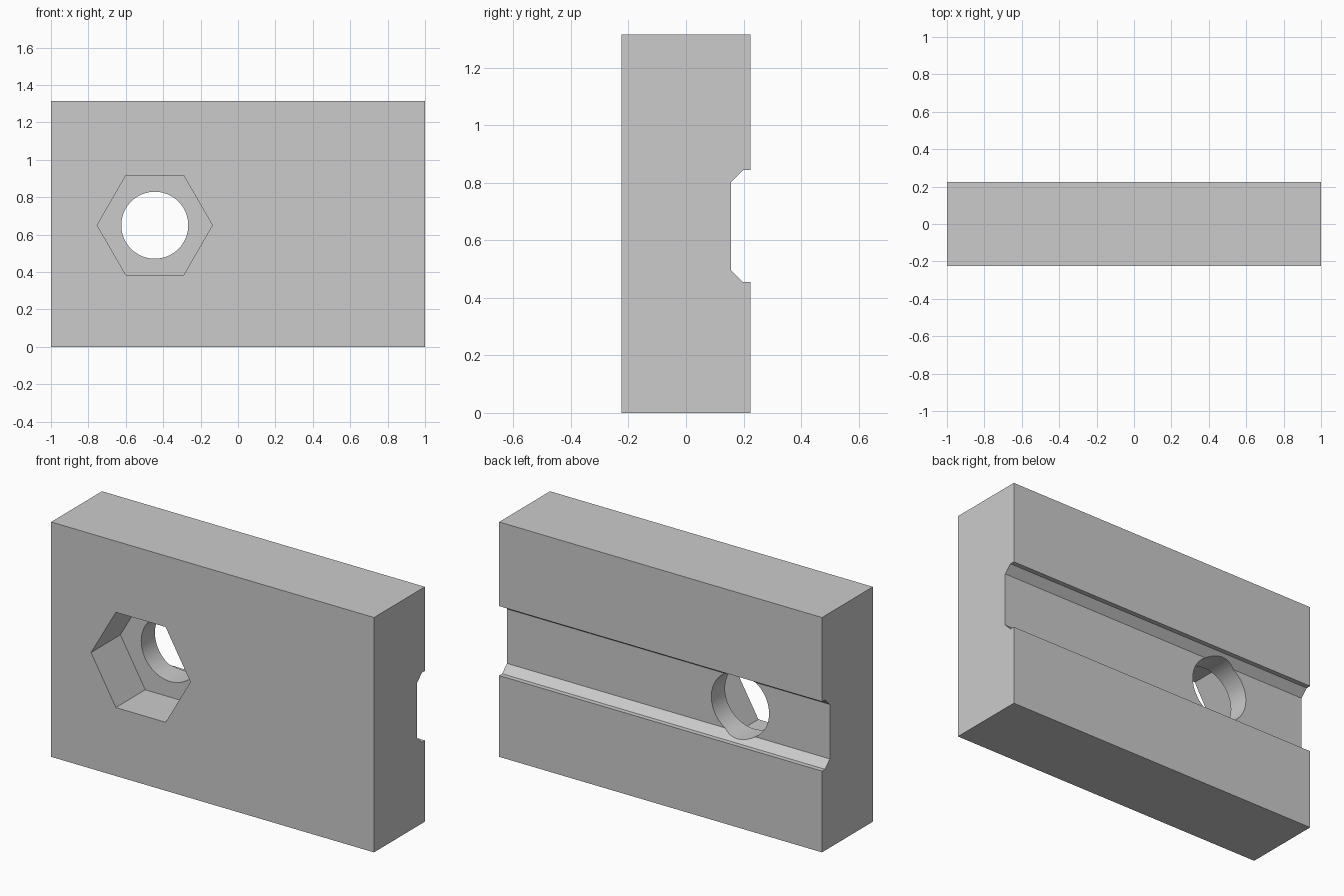
import bpy
import bmesh
import math
from mathutils import Vector

cube = bpy.data.objects.get("Cube")
if cube:
    bpy.data.objects.remove(cube, do_unlink=True)

LENGTH, HEIGHT, HALF_Y = 2.0, 1.315, 0.225
HOLE_X, HOLE_Z = -0.445, 0.65
POCKET_DEPTH = 0.26

grey = bpy.data.materials.new("plain grey")
grey.use_nodes = True
grey.diffuse_color = (0.6, 0.6, 0.6, 1)
grey.node_tree.nodes["Principled BSDF"].inputs["Base Color"].default_value = (0.6, 0.6, 0.6, 1)


def extrude(name, points, direction):
    """Make a solid by sweeping a closed outline along a direction."""
    bm = bmesh.new()
    face = bm.faces.new([bm.verts.new(p) for p in points])
    swept = bmesh.ops.extrude_face_region(bm, geom=[face])
    verts = [g for g in swept["geom"] if isinstance(g, bmesh.types.BMVert)]
    bmesh.ops.translate(bm, verts=verts, vec=Vector(direction))
    bmesh.ops.recalc_face_normals(bm, faces=bm.faces)
    mesh = bpy.data.meshes.new(name)
    bm.to_mesh(mesh)
    bm.free()
    mesh.materials.append(grey)
    obj = bpy.data.objects.new(name, mesh)
    bpy.context.collection.objects.link(obj)
    return obj


def prism(name, sides, radius, y0, y1):
    """Cutter running front to back through the hole centre."""
    angles = [math.tau * i / sides for i in range(sides)]
    ring = [(HOLE_X + radius * math.cos(a), y0, HOLE_Z + radius * math.sin(a)) for a in angles]
    return extrude(name, ring, (0, y1 - y0, 0))


# Block with a chamfered channel along its back
outline = [(-HALF_Y, 0), (HALF_Y, 0), (HALF_Y, 0.455), (0.198, 0.455), (0.156, 0.497),
           (0.156, 0.802), (0.198, 0.844), (HALF_Y, 0.844), (HALF_Y, HEIGHT), (-HALF_Y, HEIGHT)]
block = extrude("slotted_block", [(-LENGTH / 2, y, z) for y, z in outline], (LENGTH, 0, 0))

# Hexagonal nut pocket in the front, round bolt hole all the way through
cutters = [prism("nut_pocket_cutter", 6, 0.308, -HALF_Y - 0.1, -HALF_Y + POCKET_DEPTH),
           prism("bolt_hole_cutter", 64, 0.179, -HALF_Y - 0.2, HALF_Y + 0.2)]
bpy.context.view_layer.objects.active = block
for cutter in cutters:
    cutter.hide_render = True
    cut = block.modifiers.new(cutter.name, "BOOLEAN")
    cut.operation = "DIFFERENCE"
    cut.solver = "EXACT"
    cut.object = cutter
    bpy.ops.object.modifier_apply(modifier=cut.name)
    bpy.data.objects.remove(cutter, do_unlink=True)

# Smooth hole wall, crisp edges elsewhere
bpy.ops.object.select_all(action="DESELECT")
block.select_set(True)
bpy.ops.object.shade_smooth_by_angle(angle=math.radians(25))
